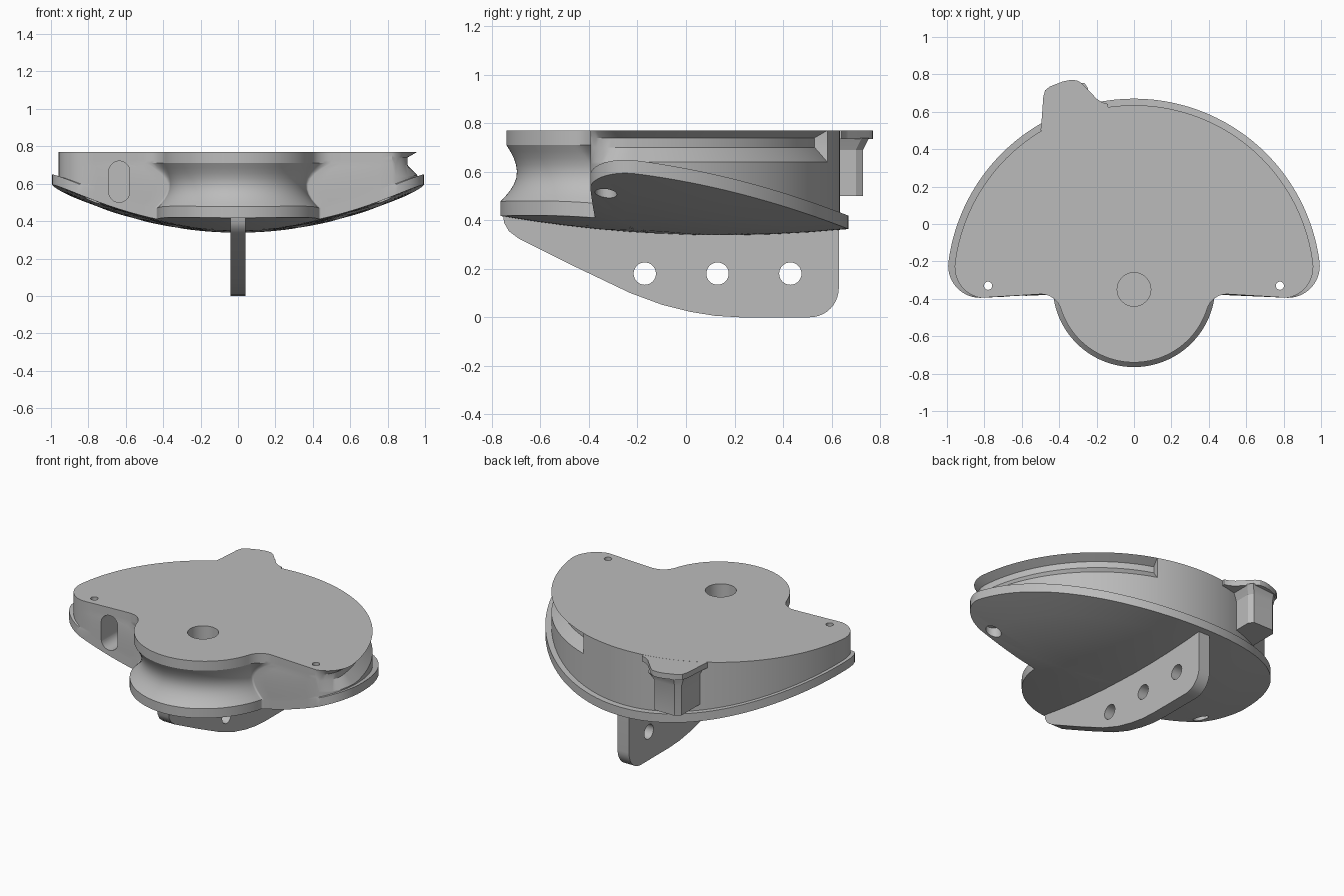
import bpy, bmesh
from math import sin, cos, pi, radians, atan2, sqrt

cube = bpy.data.objects.get("Cube")
if cube:
    bpy.data.objects.remove(cube, do_unlink=True)

GREY = (0.5, 0.5, 0.5, 1)
mat = bpy.data.materials.new("light grey")
mat.use_nodes = True
mat.diffuse_color = GREY
mat.node_tree.nodes["Principled BSDF"].inputs["Base Color"].default_value = GREY

YC = -0.33          # centre of both the big arc and the front lobe
TOP = 0.77
WALL = -0.375       # front wall where it meets the lobe
STEPS = 10          # levels in the concave lobe groove
LEVELS = STEPS + 6


def finish(name, bm):
    bmesh.ops.remove_doubles(bm, verts=bm.verts, dist=0.0002)
    bmesh.ops.recalc_face_normals(bm, faces=bm.faces)
    mesh = bpy.data.meshes.new(name)
    bm.to_mesh(mesh)
    bm.free()
    obj = bpy.data.objects.new(name, mesh)
    bpy.context.scene.collection.objects.link(obj)
    mesh.materials.append(mat)
    return obj


def prism(name, pts, axis, lo, hi):
    """Extrude a 2D profile along one axis."""
    place = {"x": lambda a, b, d: (d, a, b),
             "y": lambda a, b, d: (a, d, b),
             "z": lambda a, b, d: (a, b, d)}[axis]
    bm = bmesh.new()
    ends = [[bm.verts.new(place(a, b, d)) for a, b in pts] for d in (lo, hi)]
    bm.faces.new(ends[0])
    bm.faces.new(ends[1])
    for i in range(len(pts)):
        j = (i + 1) % len(pts)
        bm.faces.new((ends[0][i], ends[0][j], ends[1][j], ends[1][i]))
    return finish(name, bm)


def arc(cx, cy, r, a0, a1, n):
    return [(cx + r * cos(a0 + (a1 - a0) * i / n),
             cy + r * sin(a0 + (a1 - a0) * i / n)) for i in range(n + 1)]


def circle(cx, cy, r, n=32):
    return arc(cx, cy, r, 0, 2 * pi, n)[:-1]


def cut(obj, cutter):
    mod = obj.modifiers.new("cut", "BOOLEAN")
    mod.operation = "DIFFERENCE"
    mod.solver = "EXACT"
    mod.object = cutter
    bpy.context.view_layer.objects.active = obj
    bpy.ops.object.modifier_apply(modifier=mod.name)
    bpy.data.objects.remove(cutter, do_unlink=True)


def bottom(x, y):
    return 0.338 + 0.245 * x * x + 0.095 * (y - 0.15) ** 2


def front_z(k, x, y):
    """Heights on the lobe and front wall."""
    b = bottom(x, y)
    if k < 2:
        return b + 0.055 * k
    if k < STEPS + 2:
        u = (k - 2) / (STEPS - 1)
        return (b + 0.06) * (1 - u) + 0.71 * u
    return 0.71 + (TOP - 0.71) * (k - STEPS - 1) / 4


def back_z(k, x, y):
    """Heights on the corners and the big arc."""
    b = bottom(x, y)
    if k < 2:
        return b + 0.055 * k
    if k < STEPS + 2:
        u = (k - 2) / (STEPS - 1)
        return (b + 0.06) * (1 - u) + max(b + 0.064, 0.63) * u
    return max(b + 0.068, (0.64, 0.70, 0.74, TOP)[k - STEPS - 2])


def half(side, k):
    """One half of the outline at level k, from lobe tip to back centre."""
    u = min(max((k - 2) / (STEPS - 1), 0), 1)
    r = 0.435 - 0.025 * u - 0.055 * sin(pi * u)
    f = 0.012 + 0.1 * max(0, 2 * u - 1) ** 2
    xf = sqrt((r + f) ** 2 - (WALL - f - YC) ** 2)
    tangent = atan2(WALL - f - YC, xf)
    front = arc(0, YC, r, -pi / 2, tangent, 28)
    front += arc(xf, WALL - f, f, tangent + pi, pi / 2, 8)[1:]
    # front wall
    a0 = radians(7.3)
    cx, cy, cr = 0.83 * cos(a0), YC + 0.83 * sin(a0), 0.17
    for i in range(1, 7):
        t = i / 6
        front.append((xf + (cx - xf) * t, WALL + (cy - cr - WALL) * t))
    pts = [(x, y, front_z(k, x, y)) for x, y in front]

    # rim inset, plus an upper string groove on the left side only
    inset = 0 if k < 2 else 0.035
    groove = 0.09 if side > 0 and k in (STEPS + 3, STEPS + 4) else inset
    back = []
    for i in range(1, 15):
        t = i / 14
        a = -pi / 2 + (pi / 2 + a0) * t
        rr = cr - groove * sin(t * pi / 2)
        back.append((cx + rr * cos(a), cy + rr * sin(a)))
    stop = radians(71)
    angles = [a0 + (stop - a0) * i / 36 for i in range(1, 37)]
    angles += [stop + 0.003 + (pi / 2 - stop - 0.003) * i / 10 for i in range(11)]
    for a in angles:
        rr = 1 - (groove if a <= stop + 0.001 else inset)
        back.append((rr * cos(a), YC + rr * sin(a)))
    pts += [(x, y, back_z(k, x, y)) for x, y in back]
    return [(side * x, y, z) for x, y, z in pts]


# Body: stacked outlines with a domed underside
bm = bmesh.new()
rings = []
edge = half(1, 0) + half(-1, 0)[::-1][1:-1]
for s in (0.2, 0.4, 0.6, 0.8):
    ring = [(x * s, -0.1 + (y + 0.1) * s) for x, y, z in edge]
    rings.append([bm.verts.new((x, y, bottom(x, y))) for x, y in ring])
for k in range(LEVELS):
    loop = half(1, k) + half(-1, k)[::-1][1:-1]
    rings.append([bm.verts.new(p) for p in loop])
count = len(edge)
for lower, upper in zip(rings, rings[1:]):
    for i in range(count):
        j = (i + 1) % count
        bm.faces.new((lower[i], lower[j], upper[j], upper[i]))
centre = bm.verts.new((0, -0.1, bottom(0, -0.1)))
for i in range(count):
    bm.faces.new((centre, rings[0][(i + 1) % count], rings[0][i]))
bm.faces.new(rings[-1])
body = finish("body", bm)

# Pivot hole, cord holes with counterbores, and front slot
cut(body, prism("cutter", circle(0, -0.35, 0.09), "z", 0.5, 0.9))
for side in (-1, 1):
    cut(body, prism("cutter", circle(side * 0.78, YC, 0.022, 20), "z", 0.3, 0.9))
    cut(body, prism("cutter", circle(side * 0.78, YC, 0.045, 24), "z", 0.3, 0.56))
slot = arc(-0.635, 0.665, 0.056, 0, pi, 14) + arc(-0.635, 0.556, 0.056, pi, 2 * pi, 14)
cut(body, prism("cutter", slot, "y", -0.6, -0.1))

# Keel plate with three holes
keel_side = [(-0.755, 0.43), (-0.75, 0.39), (-0.73, 0.355), (-0.69, 0.325),
             (-0.45, 0.205), (-0.23, 0.1), (-0.1, 0.052), (0.02, 0.022),
             (0.12, 0.006), (0.22, 0)]
keel_side += arc(0.51, 0.12, 0.12, -pi / 2, 0, 10) + [(0.63, 0.43)]
keel = prism("keel", keel_side, "x", -0.04, 0.04)
for y in (-0.17, 0.13, 0.43):
    cut(keel, prism("cutter", circle(y, 0.18, 0.046), "x", -0.1, 0.1))

# Back tab: lip on top, tapered post below
lip = [(-0.3, 0.45), (-0.5, 0.5), (-0.495, 0.54), (-0.485, 0.68), (-0.475, 0.715),
       (-0.45, 0.735), (-0.38, 0.762), (-0.34, 0.77), (-0.305, 0.768),
       (-0.28, 0.753), (-0.2, 0.67), (-0.17, 0.65), (-0.14, 0.642), (-0.14, 0.55)]
prism("tab_lip", lip, "z", 0.735, TOP - 0.0005)
bm = bmesh.new()
post = []
for z, grow in ((0.5, 0), (0.69, 0), (0.715, 0.012), (0.74, 0.025)):
    shape = [(-0.46 - grow, 0.45), (-0.27 + grow, 0.45), (-0.27 + grow, 0.70 + grow),
             (-0.29 + grow, 0.73 + grow), (-0.43, 0.73 + grow * 0.4),
             (-0.46 - grow * 0.6, 0.70)]
    post.append([bm.verts.new((x, y, z)) for x, y in shape])
for a, b in zip(post, post[1:]):
    for i in range(6):
        j = (i + 1) % 6
        bm.faces.new((a[i], a[j], b[j], b[i]))
bm.faces.new(post[0])
bm.faces.new(post[-1])
finish("tab_post", bm)

# Smooth curved faces, keep sharp edges
for obj in bpy.context.scene.objects:
    if obj.type == "MESH" and obj.data.materials and obj.data.materials[0] == mat:
        bpy.ops.object.select_all(action="DESELECT")
        obj.select_set(True)
        bpy.context.view_layer.objects.active = obj
        bpy.ops.object.shade_smooth_by_angle(angle=radians(25))
